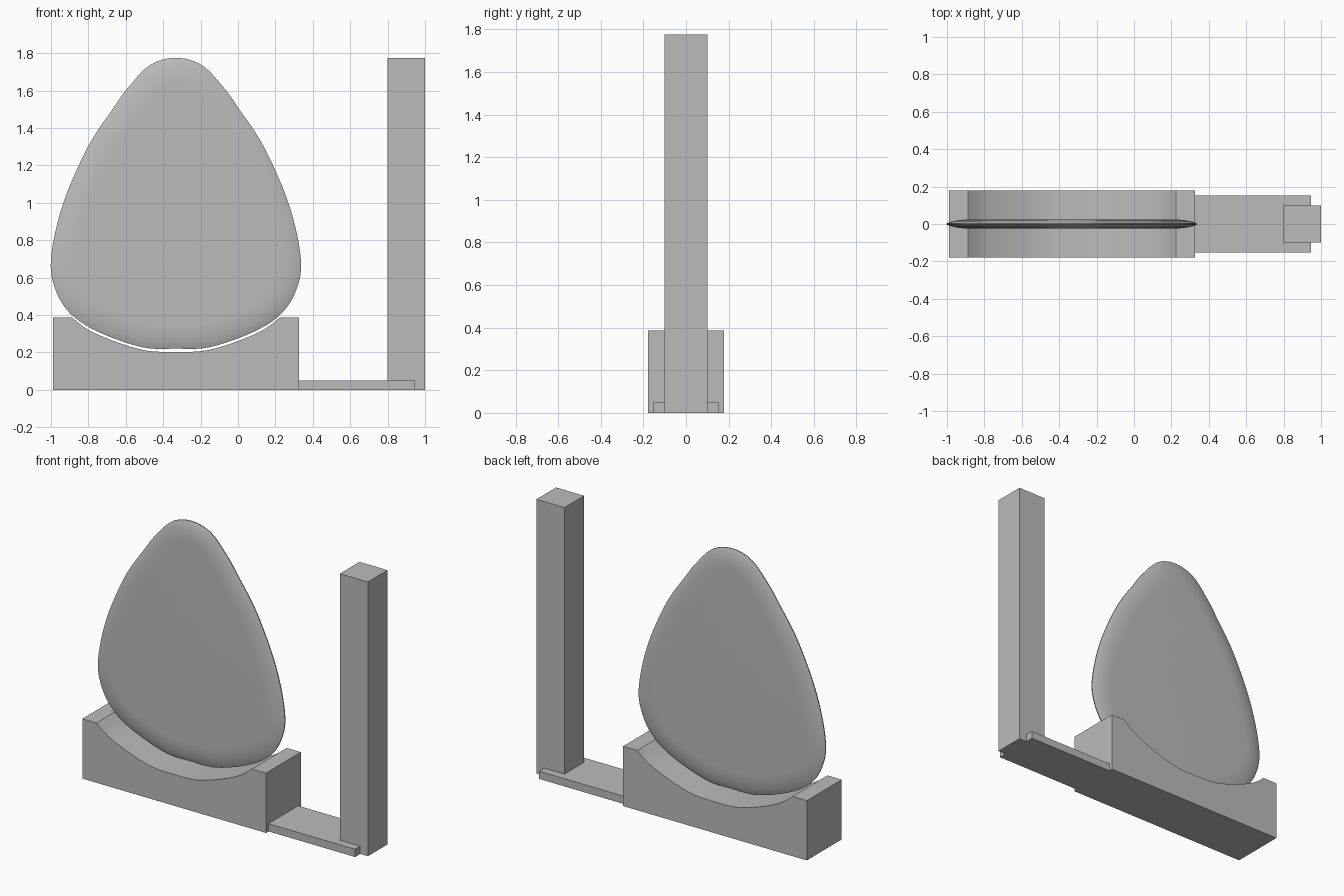
import bpy
import bmesh
import math
from mathutils import Vector

if "Cube" in bpy.data.objects:
    bpy.data.objects.remove(bpy.data.objects["Cube"])

grey = bpy.data.materials.new("plain grey")
grey.use_nodes = True
colour = (0.5, 0.5, 0.5, 1)
grey.diffuse_color = colour
grey.node_tree.nodes["Principled BSDF"].inputs["Base Color"].default_value = colour

CENTRE = -0.332  # x of the plectrum's axis


def finish(bm, name, smooth=None):
    bmesh.ops.recalc_face_normals(bm, faces=bm.faces)
    mesh = bpy.data.meshes.new(name)
    bm.to_mesh(mesh)
    bm.free()
    obj = bpy.data.objects.new(name, mesh)
    bpy.context.collection.objects.link(obj)
    mesh.materials.append(grey)
    if smooth:
        bpy.ops.object.select_all(action="DESELECT")
        obj.select_set(True)
        bpy.context.view_layer.objects.active = obj
        bpy.ops.object.shade_smooth_by_angle(angle=math.radians(smooth))
    return obj


def box(name, x0, x1, half_y, height):
    bm = bmesh.new()
    bmesh.ops.create_cube(bm, size=1)
    for v in bm.verts:
        v.co = ((x0 + x1) / 2 + v.co.x * (x1 - x0),
                v.co.y * 2 * half_y, (v.co.z + 0.5) * height)
    return finish(bm, name)


def spline(points, steps, closed):
    """Catmull-Rom curve through 2D points."""
    pts = [Vector(p) for p in points]
    n = len(pts)
    get = (lambda i: pts[i % n]) if closed else (lambda i: pts[max(0, min(i, n - 1))])
    out = []
    for i in range(n if closed else n - 1):
        a, b, c, d = (get(i + k) for k in (-1, 0, 1, 2))
        for s in range(steps):
            t = s / steps
            out.append(0.5 * (2 * b + (c - a) * t + (2 * a - 5 * b + 4 * c - d) * t**2
                              + (3 * b - a - 3 * c + d) * t**3))
    return out if closed else out + [pts[-1]]


def mirrored(half):
    """Half outline (distance from axis, z), first and last points on the axis."""
    return half + [(-x, z) for x, z in reversed(half[1:-1])]


# Plectrum: rounded triangular outline, bevelled towards a thin rim
half = [(0, 1.775), (0.14, 1.735), (0.26, 1.61), (0.335, 1.505), (0.47, 1.3),
        (0.605, 0.99), (0.668, 0.7), (0.642, 0.53), (0.556, 0.4),
        (0.405, 0.305), (0.18, 0.228), (0, 0.22)]
outline = spline(mirrored(half), 6, True)
count = len(outline)
rings = [(0, 0.003), (0.015, 0.009), (0.04, 0.016), (0.07, 0.021), (0.1, 0.0243), (0.13, 0.025)]

bm = bmesh.new()
levels = [(d, -t) for d, t in reversed(rings)] + rings
loops = []
for inset, y in levels:
    loop = []
    for i, p in enumerate(outline):
        tangent = (outline[(i + 1) % count] - outline[i - 1]).normalized()
        q = p + Vector((tangent.y, -tangent.x)) * inset
        loop.append(bm.verts.new((CENTRE + q.x, y, q.y)))
    loops.append(loop)
for a, b in zip(loops, loops[1:]):
    for i in range(count):
        j = (i + 1) % count
        bm.faces.new((a[i], a[j], b[j], b[i]))
bm.faces.new(loops[0])
bm.faces.new(loops[-1])
finish(bm, "plectrum", 50)

# Cradle: block with a curved seat that follows the plectrum
seat_half = [(0.556, 0.387), (0.47, 0.322), (0.33, 0.26), (0.16, 0.21), (0, 0.203)]
seat_points = seat_half + [(-x, z) for x, z in reversed(seat_half[:-1])]
seat = [(CENTRE + p.x, p.y) for p in spline(seat_points, 4, False)]
profile = [(-0.99, 0), (0.325, 0), (0.325, 0.387)] + seat + [(-0.99, 0.387)]
bm = bmesh.new()
face = bm.faces.new([bm.verts.new((x, -0.178, z)) for x, z in profile])
moved = bmesh.ops.extrude_face_region(bm, geom=[face])["geom"]
bmesh.ops.translate(bm, vec=(0, 0.356, 0),
                    verts=[g for g in moved if isinstance(g, bmesh.types.BMVert)])
finish(bm, "cradle", 20)

# Connecting foot and upright post
box("foot_plate", 0.32, 0.945, 0.152, 0.05)
box("post", 0.8, 1, 0.1, 1.775)
